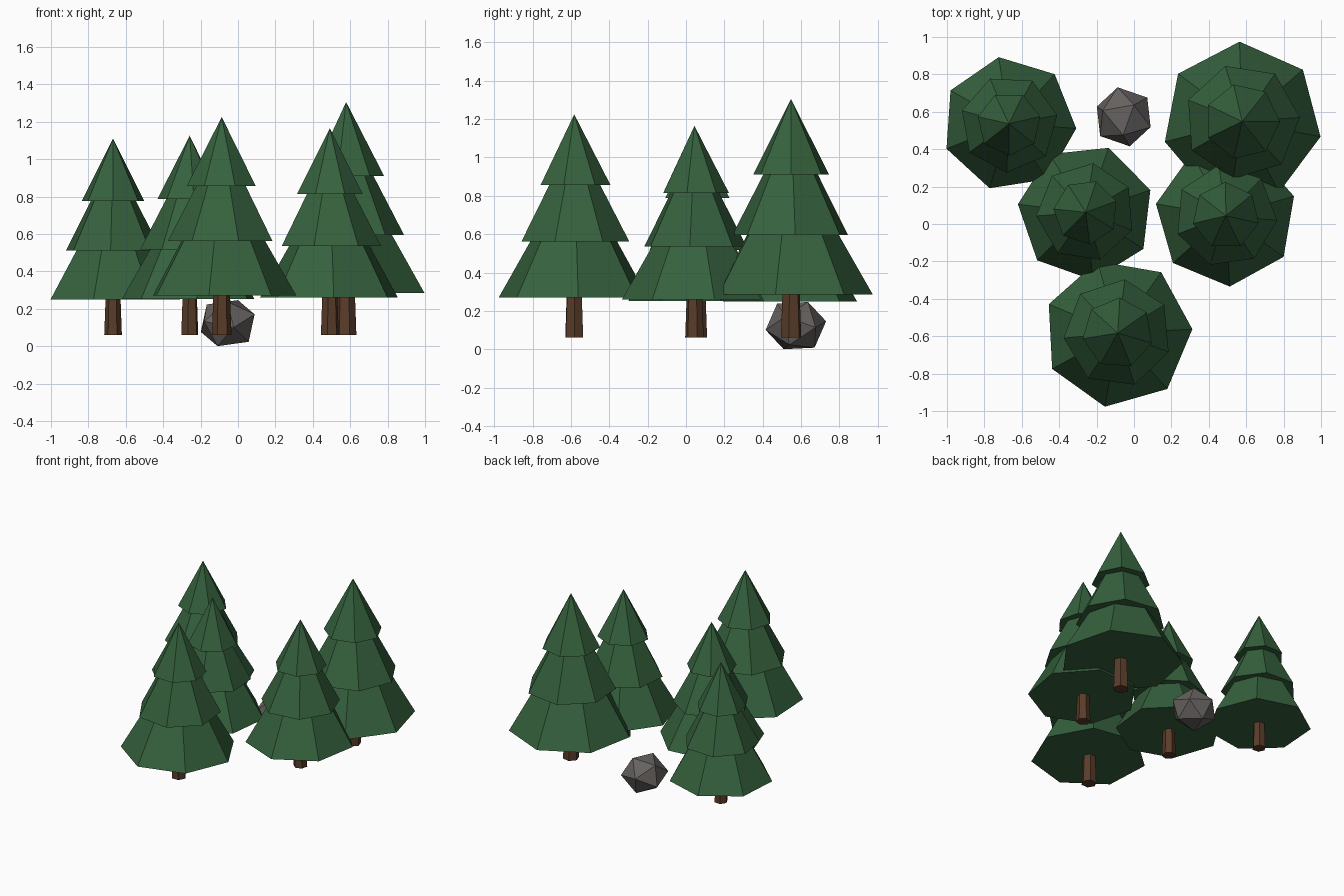
import bpy, bmesh
from math import sin, cos, pi, radians, atan2
from mathutils import Matrix, Vector

if "Cube" in bpy.data.objects:
    bpy.data.objects.remove(bpy.data.objects["Cube"])


def material(name, color):
    m = bpy.data.materials.new(name)
    m.diffuse_color = (*color, 1)
    m.use_nodes = True
    m.node_tree.nodes["Principled BSDF"].inputs["Base Color"].default_value = m.diffuse_color
    return m


GREEN = material("needles", (0.036, 0.12, 0.047))
BROWN = material("bark", (0.10, 0.045, 0.022))
GREY = material("stone", (0.13, 0.12, 0.115))


def make_object(name, bm, mat, loc):
    bmesh.ops.recalc_face_normals(bm, faces=bm.faces)
    me = bpy.data.meshes.new(name)
    bm.to_mesh(me)
    bm.free()
    me.materials.append(mat)
    ob = bpy.data.objects.new(name, me)
    ob.location = loc
    bpy.context.collection.objects.link(ob)
    return ob


def ring(bm, r, z, n, rot):
    return [bm.verts.new((r * cos(rot + 2 * pi * i / n),
                          r * sin(rot + 2 * pi * i / n), z)) for i in range(n)]


def add_cone(bm, r0, r1, z0, z1, n, rot):
    """Capped cone, pointed when r1 is zero."""
    low = ring(bm, r0, z0, n, rot)
    bm.faces.new(low)
    if r1:
        high = ring(bm, r1, z1, n, rot)
        bm.faces.new(high)
    else:
        high = [bm.verts.new((0, 0, z1))] * n
    for i in range(n):
        j = (i + 1) % n
        quad = [low[i], low[j], high[j]] + ([high[i]] if r1 else [])
        bm.faces.new(quad)


# Tier proportions of a tree of height 1: base z, tip z, radius
TIERS = [(0.18, 0.78, 0.343), (0.43, 0.91, 0.249), (0.683, 1.0, 0.163)]


def tree(name, x, y, h, turns):
    # trunk
    bm = bmesh.new()
    add_cone(bm, 0.045 * h, 0.034 * h, 0, 0.3 * h, 6, radians(turns[0]))
    make_object(name + "_trunk", bm, BROWN, (x, y, 0.06))
    # foliage tiers
    bm = bmesh.new()
    for (z0, z1, r), turn in zip(TIERS, turns):
        add_cone(bm, r * h, 0, z0 * h, z1 * h, 7, radians(turn))
    make_object(name + "_foliage", bm, GREEN, (x, y, 0.06))


tree("back_left_tree", -0.668, 0.536, 1.05, (-4, 10, 13))
tree("middle_left_tree", -0.258, 0.063, 1.065, (19, 30, 20))
tree("front_tree", -0.087, -0.583, 1.165, (3, 31, 35))
tree("middle_right_tree", 0.491, 0.044, 1.105, (16, -5, 39))
tree("back_right_tree", 0.578, 0.548, 1.245, (-11, 4, 0))

# Rock: icosahedron lying on one face, slightly tilted and squashed
bm = bmesh.new()
bmesh.ops.create_icosphere(bm, subdivisions=1, radius=0.163)
bm.faces.ensure_lookup_table()
face = bm.faces[0]
face.normal_update()
up = face.normal.rotation_difference(Vector((0, 0, 1))).to_matrix()
bm.transform(up.to_4x4())
corner = face.verts[0].co
spin = radians(40) - atan2(corner.y, corner.x)
bm.transform(Matrix.Scale(0.88, 4, (0, 0, 1))
             @ Matrix.Rotation(radians(-9), 4, 'Y')
             @ Matrix.Rotation(spin, 4, 'Z'))
make_object("rock", bm, GREY, (-0.055, 0.573, -min(v.co.z for v in bm.verts)))
